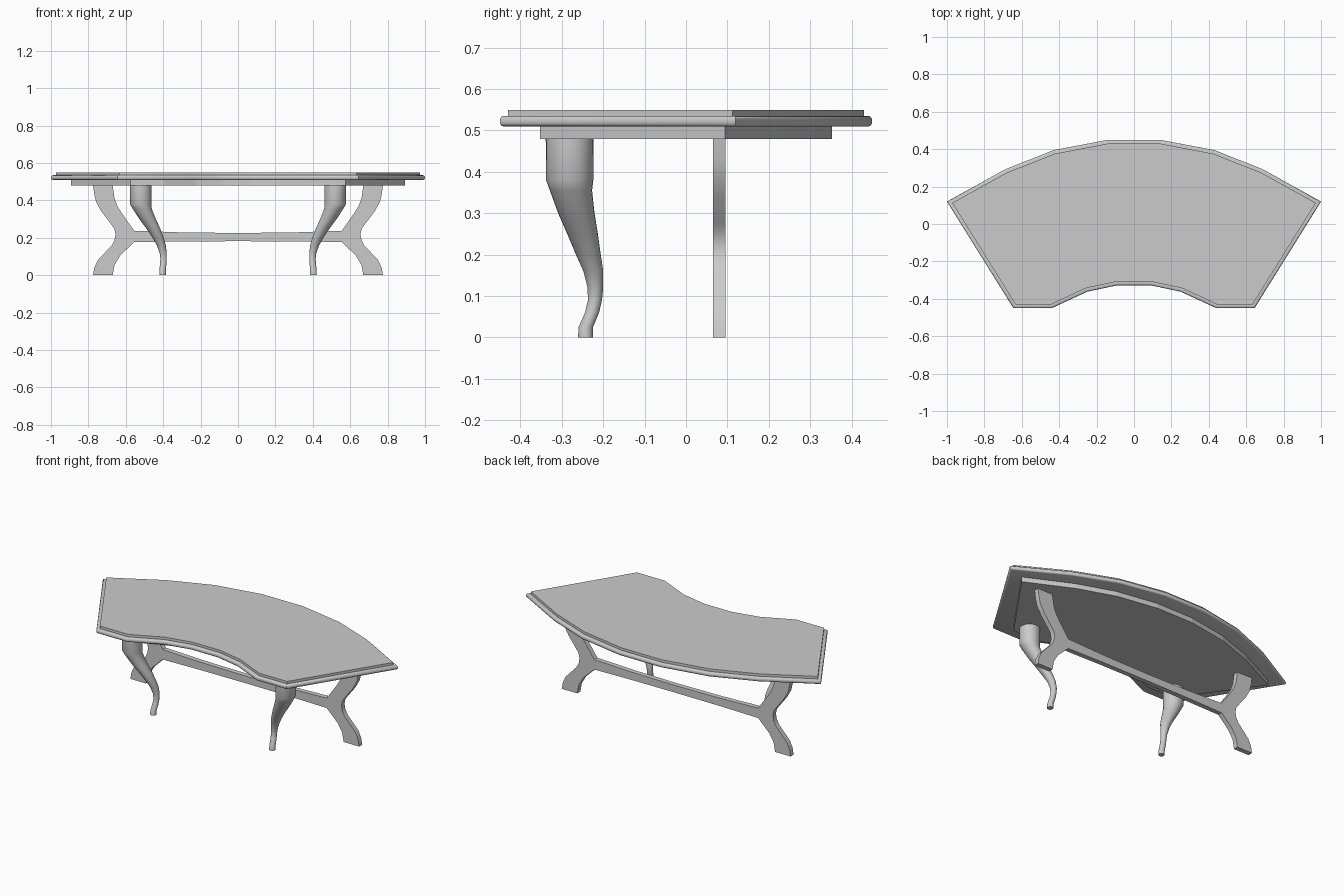
import bpy, bmesh, math
from mathutils import Vector

if "Cube" in bpy.data.objects:
    bpy.data.objects.remove(bpy.data.objects["Cube"])


def loft(name, rings, smooth=None):
    """Skin a stack of equal-length point rings and cap both ends."""
    bm = bmesh.new()
    rows = [[bm.verts.new(p) for p in r] for r in rings]
    n = len(rows[0])
    for a, b in zip(rows, rows[1:]):
        for i in range(n):
            j = (i + 1) % n
            bm.faces.new((a[i], a[j], b[j], b[i]))
    bm.faces.new(rows[0][::-1])
    bm.faces.new(rows[-1])
    bmesh.ops.recalc_face_normals(bm, faces=bm.faces)
    me = bpy.data.meshes.new(name)
    bm.to_mesh(me)
    bm.free()
    ob = bpy.data.objects.new(name, me)
    bpy.context.collection.objects.link(ob)
    if smooth:
        bpy.ops.object.select_all(action='DESELECT')
        ob.select_set(True)
        bpy.context.view_layer.objects.active = ob
        bpy.ops.object.shade_smooth_by_angle(angle=math.radians(smooth))
    return ob


def inset(pts, d):
    """Mitred inward offset of a counter-clockwise outline."""
    out = []
    for i, p in enumerate(pts):
        p, a, b = Vector(p), Vector(pts[i - 1]), Vector(pts[(i + 1) % len(pts)])
        u, v = (p - a).normalized(), (b - p).normalized()
        n1, n2 = Vector((-u.y, u.x)), Vector((-v.y, v.x))
        out.append(p + (n1 + n2) * d / (1 + n1.dot(n2)))
    return out


def at_z(pts, z):
    return [(p[0], p[1], z) for p in pts]


# Table outline: right half from front centre to back centre, mirrored
half = [(.09, -.328), (.25, -.362), (.44, -.45), (.645, -.45), (1, .12),
        (.69, .292), (.43, .395), (.14, .45)]
outline = half + [(-x, y) for x, y in reversed(half)]

# Table top: rounded rim with a stepped upper slab
R = .0125
rim = []
for k in range(7):
    a = -math.pi / 2 + math.pi * k / 6
    rim.append((.008 * (1 - math.cos(a)), .5225 + R * math.sin(a)))
profile = rim + [(.02, .535), (.02, .55)]
loft("table_top", [at_z(inset(outline, d), z) for d, z in profile], 35)

# Apron under the top
apron = [(x * .893, y * .785) for x, y in outline]
loft("apron", [at_z(apron, z) for z in (.48, .51)])

# Round curved front legs: z, centre x, centre y, radius
stations = [(.48, .520, -.281, .058), (.38, .520, -.281, .057),
            (.355, .512, -.278, .051), (.30, .483, -.265, .044),
            (.25, .453, -.250, .037), (.20, .427, -.236, .030),
            (.16, .410, -.224, .024), (.12, .400, -.219, .019),
            (.09, .398, -.220, .017), (.06, .400, -.227, .017),
            (.025, .403, -.242, .0175), (0, .403, -.243, .018)]
for s, side in ((1, "right"), (-1, "left")):
    rings = [[(s * x + r * math.cos(t * math.tau / 24),
               y + r * math.sin(t * math.tau / 24), z) for t in range(24)]
             for z, x, y, r in stations]
    loft("front_leg_" + side, rings, 40)

# Flat back legs and stretcher cut from one board thickness
leg = [(.67, 0), (.775, 0), (.768, .04), (.75, .08), (.675, .16), (.66, .19),
       (.655, .22), (.662, .25), (.68, .275), (.73, .34), (.758, .39),
       (.768, .43), (.775, .48), (.67, .48), (.66, .41), (.645, .37),
       (.62, .33), (.555, .238), (.555, .177), (.63, .105), (.66, .055)]
for s, side in ((1, "right"), (-1, "left")):
    loft("back_leg_" + side,
         [[(s * x, y, z) for x, z in leg] for y in (.065, .095)], 35)

bar = [(-.555, .177), (-.3, .181), (0, .182), (.3, .181), (.555, .177),
       (.555, .238), (.3, .229), (0, .226), (-.3, .229), (-.555, .238)]
loft("stretcher", [[(x, y, z) for x, z in bar] for y in (.065, .095)])
